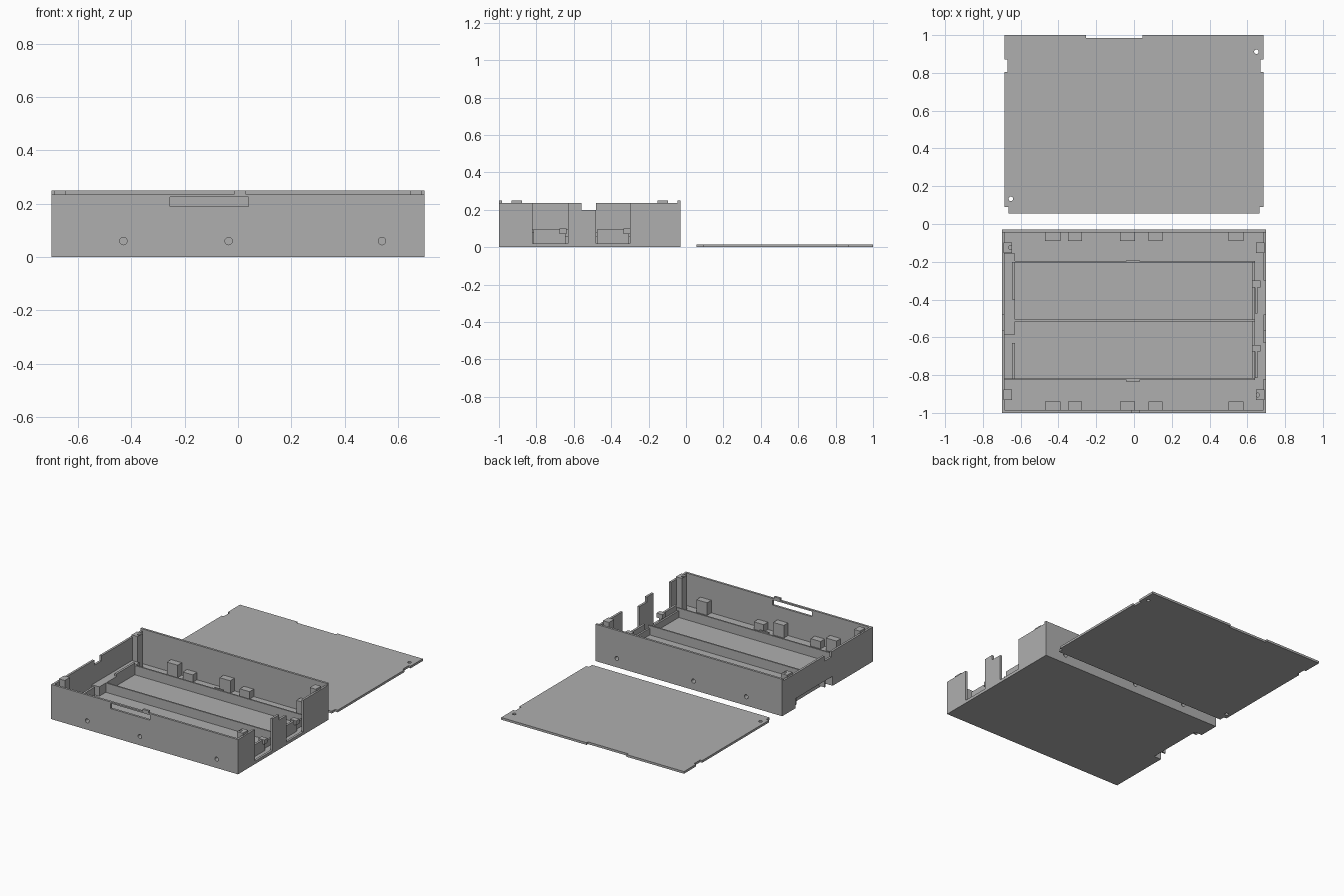
import bpy, bmesh
from mathutils import Matrix, Vector

if "Cube" in bpy.data.objects:
    bpy.data.objects.remove(bpy.data.objects["Cube"])

grey = bpy.data.materials.new("plastic grey")
grey.diffuse_color = (0.43, 0.43, 0.43, 1)
grey.use_nodes = True
grey.node_tree.nodes["Principled BSDF"].inputs["Base Color"].default_value = grey.diffuse_color


def make(name, bm):
    mesh = bpy.data.meshes.new(name)
    bm.to_mesh(mesh)
    bm.free()
    mesh.materials.append(grey)
    ob = bpy.data.objects.new(name, mesh)
    bpy.context.collection.objects.link(ob)
    return ob


def box(name, x0, x1, y0, y1, z0, z1):
    bm = bmesh.new()
    size = Vector((x1 - x0, y1 - y0, z1 - z0))
    mid = Vector((x0 + x1, y0 + y1, z0 + z1)) / 2
    bmesh.ops.create_cube(bm, size=1, matrix=Matrix.Translation(mid) @ Matrix.Diagonal(size).to_4x4())
    return make(name, bm)


def rod(name, r, length, loc, axis):
    bm = bmesh.new()
    turn = Vector((0, 0, 1)).rotation_difference(Vector(axis)).to_matrix().to_4x4()
    bmesh.ops.create_cone(bm, cap_ends=True, segments=24, radius1=r, radius2=r,
                          depth=length, matrix=Matrix.Translation(loc) @ turn)
    return make(name, bm)


def cut(target, cutters):
    for c in cutters:
        m = target.modifiers.new("cut", 'BOOLEAN')
        m.operation, m.solver, m.object = 'DIFFERENCE', 'EXACT', c
        bpy.context.view_layer.objects.active = target
        bpy.ops.object.modifier_apply(modifier=m.name)
        bpy.data.objects.remove(c)


# Open case: hollow shell with a higher back wall
case = box("case_shell", -0.7, 0.7, -1.0, -0.03, 0, 0.25)
cutters = [
    box("cavity", -0.685, 0.685, -0.985, -0.045, 0.015, 0.4),
    box("rim_step", -0.8, 0.8, -1.1, -0.045, 0.235, 0.4),
    box("front_slot", -0.255, 0.04, -1.1, -0.97, 0.19, 0.225),
    box("side_notch", -0.8, 0.8, -0.56, -0.48, 0.2, 0.4),
    box("side_opening", 0.67, 0.8, -0.82, -0.63, 0.02, 0.4),
    box("side_opening", 0.67, 0.8, -0.48, -0.30, 0.02, 0.4),
    box("lower_pocket", -0.8, -0.645, -0.57, -0.17, -0.1, 0.065),
]
hole_x = (-0.43, -0.035, 0.54)
for x in hole_x:
    for y in (-1.0, -0.03):
        cutters.append(rod("wall_hole", 0.014, 0.08, (x, y, 0.06), (0, 1, 0)))
cut(case, cutters)

# Latch tab above the front slot
box("front_tab", -0.015, 0.03, -1.0, -0.985, 0.225, 0.25)

# Lining around the lower side pocket
box("pocket_roof", -0.69, -0.63, -0.585, -0.155, 0.065, 0.078)
box("pocket_inner_wall", -0.645, -0.63, -0.585, -0.155, 0.005, 0.07)
for y in (-0.585, -0.17):
    box("pocket_end", -0.69, -0.64, y, y + 0.015, 0.005, 0.07)

# Battery tray: long ribs and end walls
for y in (-0.82, -0.51, -0.20):
    box("tray_rib", -0.685, 0.64, y - 0.005, y + 0.005, 0.01, 0.078)
for y in (-0.832, -0.196):
    box("rib_catch", -0.04, 0.03, y - 0.005, y + 0.005, 0.01, 0.085)
box("tray_end_right", 0.625, 0.637, -0.82, -0.20, 0.01, 0.06)
for y0, y1 in ((-0.82, -0.63), (-0.40, -0.20)):
    box("tray_end_left", -0.645, -0.63, y0, y1, 0.01, 0.095)
for y0, y1 in ((-0.815, -0.645), (-0.475, -0.305)):
    box("contact_plate", 0.64, 0.655, y0, y1, 0.01, 0.095)
    box("contact_clip", 0.625, 0.67, y1 - 0.03, y1 + 0.005, 0.07, 0.1)

# Blocks along the front and back walls, tall ones holding the wall holes
for y0, y1, wall in ((-0.986, -0.94, -1.0), (-0.09, -0.044, -0.03)):
    for x in hole_x:
        b = box("screw_block", x - 0.04, x + 0.04, y0, y1, 0.01, 0.1)
        cut(b, [rod("block_hole", 0.014, 0.09, (x, wall, 0.06), (0, 1, 0))])
    for x in (-0.313, 0.113):
        box("support_block", x - 0.037, x + 0.037, y0, y1, 0.01, 0.065)

# Corner posts carrying the lid clips
for s in (-1, 1):
    for y in (-0.905, -0.125):
        a, b = sorted((s * 0.645, s * 0.69))
        post = box("corner_post", a, b, y - 0.028, y + 0.028, 0.01, 0.25)
        if s * (y + 0.5) < 0:
            cut(post, [rod("post_hole", 0.01, 0.1, (s * 0.655, y, 0.25), (0, 0, 1))])

# Separate flat lid with edge notches and two screw holes
lid = box("lid", -0.685, 0.685, 0.055, 1.0, 0, 0.015)
cutters = [box("lid_notch", -0.255, 0.045, 0.985, 1.1, -0.1, 0.1)]
for s in (-1, 1):
    for inner, y0, y1 in ((0.67, 0.805, 0.87), (0.665, 0.0, 0.09)):
        a, b = sorted((s * inner, s * 0.8))
        cutters.append(box("lid_notch", a, b, y0, y1, -0.1, 0.1))
for x, y in ((0.648, 0.912), (-0.652, 0.133)):
    cutters.append(rod("lid_hole", 0.012, 0.2, (x, y, 0), (0, 0, 1)))
cut(lid, cutters)
